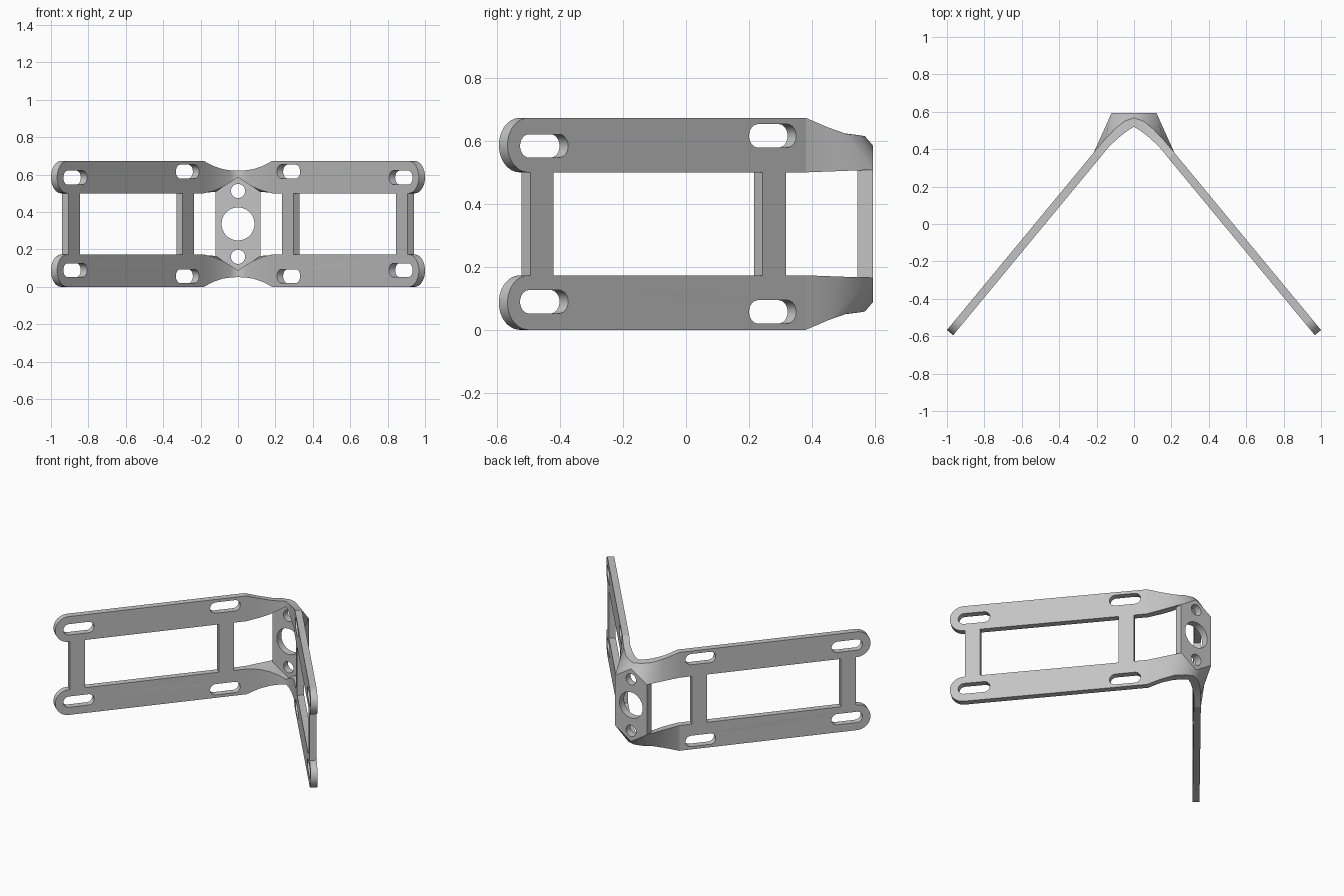
import bpy, bmesh
from math import pi, sin, cos, radians
from mathutils import Matrix, Vector

cube = bpy.data.objects.get("Cube")
if cube:
    bpy.data.objects.remove(cube)

grey = bpy.data.materials.new("plain grey")
grey.use_nodes = True
tone = (0.55, 0.55, 0.55, 1)
grey.diffuse_color = tone
grey.node_tree.nodes["Principled BSDF"].inputs["Base Color"].default_value = tone

HEIGHT = 0.673
MID = HEIGHT / 2
RAIL = 0.173          # rail height
THICK = 0.043
ROOT = 1.23           # length of the flat part of an arm


def arc(cx, cy, r, start, end, n=24):
    return [(cx + r * cos(start + (end - start) * i / n),
             cy + r * sin(start + (end - start) * i / n)) for i in range(n + 1)]


def circle(cx, cy, r, n=48):
    return arc(cx, cy, r, 0, 2 * pi, n)[:-1]


def slot(u0, u1, v, r):
    return arc(u0 + r, v, r, pi / 2, 3 * pi / 2) + arc(u1 - r, v, r, -pi / 2, pi / 2)


def rect(u0, u1, v0, v1):
    return [(u0, v0), (u1, v0), (u1, v1), (u0, v1)]


def finish(name, mesh, axes):
    """Add an object with the material, sharp-edge smoothing and mirroring."""
    mesh.materials.clear()
    mesh.materials.append(grey)
    ob = bpy.data.objects.new(name, mesh)
    bpy.context.collection.objects.link(ob)
    ob.location.z = MID
    bpy.ops.object.select_all(action='DESELECT')
    ob.select_set(True)
    bpy.context.view_layer.objects.active = ob
    bpy.ops.object.shade_smooth_by_angle(angle=radians(30))
    if axes:
        mod = ob.modifiers.new("mirror", 'MIRROR')
        mod.use_axis = axes
        mod.merge_threshold = 0.0005
    return ob


def plate_mesh(loops, thickness, matrix):
    """Fill an outline with holes, give it thickness and place it."""
    curve = bpy.data.curves.new("outline", 'CURVE')
    curve.dimensions = '2D'
    curve.fill_mode = 'BOTH'
    curve.extrude = thickness / 2
    for loop in loops:
        s = curve.splines.new('POLY')
        s.points.add(len(loop) - 1)
        for p, (x, y) in zip(s.points, loop):
            p.co = (x, y, 0, 1)
        s.use_cyclic_u = True
    tmp = bpy.data.objects.new("outline", curve)
    bpy.context.collection.objects.link(tmp)
    deps = bpy.context.evaluated_depsgraph_get()
    mesh = bpy.data.meshes.new_from_object(tmp.evaluated_get(deps))
    bpy.data.objects.remove(tmp)
    mesh.transform(Matrix.Translation((0, 0, -MID)) @ matrix)
    bm = bmesh.new()
    bm.from_mesh(mesh)
    bmesh.ops.remove_doubles(bm, verts=bm.verts, dist=0.0002)
    bmesh.ops.recalc_face_normals(bm, faces=bm.faces)
    bm.to_mesh(mesh)
    bm.free()
    return mesh


def placed(x_axis, y_axis, z_axis, origin):
    m = Matrix((x_axis, y_axis, z_axis)).transposed().to_4x4()
    m.translation = origin
    return m


# Side arms: two rails with rounded ends, two cross bars, four slots
r = RAIL / 2
top = HEIGHT - RAIL
outline = ([(ROOT, 0)] + arc(r, r, r, -pi / 2, -3 * pi / 2)
           + [(0.094, RAIL), (0.094, top)]
           + arc(r, HEIGHT - r, r, -pi / 2, -3 * pi / 2)
           + [(ROOT, HEIGHT), (ROOT, top), (1.149, top), (1.149, RAIL), (ROOT, RAIL)])
holes = [rect(0.19, 1.052, RAIL, top)]
for u0, u1, v in ((0.052, 0.25, 0.089), (0.996, 1.19, 0.057)):
    holes += [slot(u0, u1, v, 0.037), slot(u0, u1, HEIGHT - v, 0.037)]
a = radians(50.4)
along = Vector((-cos(a), sin(a), 0))
normal = Vector((sin(a), cos(a), 0))
tip = Vector((1.0, -0.567, 0))
arm = plate_mesh([outline] + holes, THICK,
                 placed(along, (0, 0, 1), normal, tip - normal * THICK / 2))
finish("side_arms", arm, (True, False, False))

# Rear mounting plate: hexagon with one large and two small holes
w, shoulder, peak = 0.12, 0.508, 0.585
hexagon = [(w, shoulder), (0, peak), (-w, shoulder),
           (-w, HEIGHT - shoulder), (0, HEIGHT - peak), (w, HEIGHT - shoulder)]
bores = [circle(0, MID, 0.088), circle(0, MID + 0.176, 0.038), circle(0, MID - 0.176, 0.038)]
plate = plate_mesh([hexagon] + bores, 0.049,
                   placed((1, 0, 0), (0, 0, 1), (0, -1, 0), (0, 0.5695, 0)))
finish("rear_plate", plate, None)

# Necks: each rail twists and tapers into the sloped edge of the rear plate
root_out = tip + along * ROOT
root_in = root_out - normal * THICK
inner = [root_in.xy, (0.13, 0.418), (0.08, 0.463), (0.04, 0.495), (0, 0.52)]
outer = [root_out.xy, (0.155, 0.453), (0.1, 0.51), (0.05, 0.55), (0, 0.568)]
back = [root_out.xy, (0.168, 0.487), (w, 0.594), (w / 2, 0.594), (0, 0.594)]
in_top = [HEIGHT, 0.645, 0.629, 0.623, 0.621]
out_top = [HEIGHT, 0.642, 0.622, 0.618, 0.615]
in_low = [top, 0.513, 0.534, 0.559, peak]
back_low = [top, 0.504, shoulder, (shoulder + peak) / 2, peak]

bm = bmesh.new()
rings = []
for i in range(len(inner)):
    corners = ((inner, in_top), (outer, out_top), (back, back_low), (inner, in_low))
    rings.append([bm.verts.new((*path[i], zs[i] - MID)) for path, zs in corners])
for ra, rb in zip(rings, rings[1:]):
    for k in range(4):
        j = (k + 1) % 4
        bm.faces.new((ra[k], ra[j], rb[j], rb[k]))
bmesh.ops.recalc_face_normals(bm, faces=bm.faces)
# An open strip may be recalculated inside out: the first top face must point up
bm.faces.ensure_lookup_table()
if bm.faces[0].normal.z < 0:
    bmesh.ops.reverse_faces(bm, faces=bm.faces)
neck = bpy.data.meshes.new("necks")
bm.to_mesh(neck)
bm.free()
finish("necks", neck, (True, False, True))
